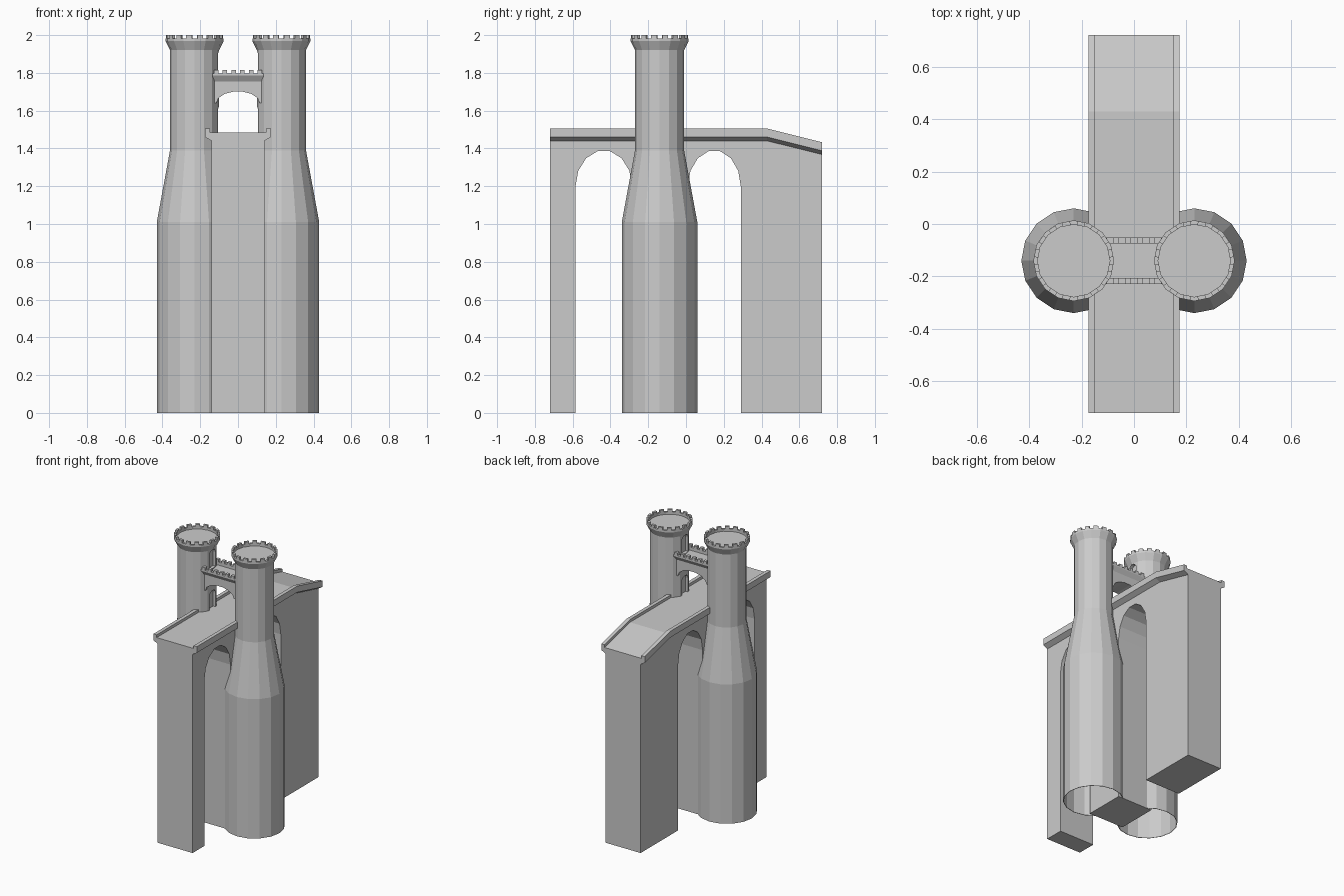
import bpy, bmesh, math
from mathutils import Vector, Matrix

if "Cube" in bpy.data.objects:
    bpy.data.objects.remove(bpy.data.objects["Cube"])

stone = bpy.data.materials.new("grey_stone")
stone.use_nodes = True
stone.diffuse_color = (0.6, 0.6, 0.6, 1)
stone.node_tree.nodes["Principled BSDF"].inputs["Base Color"].default_value = (0.6, 0.6, 0.6, 1)

TOWER_X, TOWER_Y, SIDES = 0.23, -0.14, 16
HALF_LENGTH = 0.72


def finish(name, bm):
    bmesh.ops.recalc_face_normals(bm, faces=bm.faces)
    mesh = bpy.data.meshes.new(name)
    bm.to_mesh(mesh)
    bm.free()
    mesh.materials.append(stone)
    obj = bpy.data.objects.new(name, mesh)
    bpy.context.collection.objects.link(obj)
    return obj


def loft(name, rings):
    """Closed solid through a list of matching rings."""
    bm = bmesh.new()
    loops = [[bm.verts.new(p) for p in ring] for ring in rings]
    for a, b in zip(loops, loops[1:]):
        for i in range(len(a)):
            j = (i + 1) % len(a)
            bm.faces.new((a[i], a[j], b[j], b[i]))
    bm.faces.new(loops[0])
    bm.faces.new(loops[-1])
    return finish(name, bm)


def arc(centre, radius_u, radius_v, base, steps):
    """Half ellipse points from low u to high u."""
    return [(centre - radius_u * math.cos(math.pi * i / steps),
             base + radius_v * math.sin(math.pi * i / steps)) for i in range(steps + 1)]


def add_box(bm, centre, size, angle=0):
    turn = Matrix.Rotation(angle, 4, "Z")
    bmesh.ops.create_cube(bm, size=1, matrix=turn @ Matrix.Translation(centre) @ Matrix.Diagonal((*size, 1)))


# Long wall with two arched openings and a sloping back end
wall = [(-HALF_LENGTH, 0)]
for centre, radius in ((-0.435, 0.15), (0.15, 0.14)):
    wall += [(centre - radius, 0)] + arc(centre, radius, 0.19, 1.2, 7) + [(centre + radius, 0)]
wall += [(HALF_LENGTH, 0), (HALF_LENGTH, 1.39), (0.43, 1.46), (-HALF_LENGTH, 1.46)]
loft("arched_wall", [[(x, y, z) for y, z in wall] for x in (-0.14, 0.14)])

# Roadway with side parapets, swept along the wall
half = [(0.14, 1.44), (0.174, 1.46), (0.174, 1.505), (0.148, 1.505), (0.148, 1.485)]
section = half + [(-x, z) for x, z in reversed(half)]
loft("roadway", [[(x, y, z - drop) for x, z in section]
                 for y, drop in ((-HALF_LENGTH, 0), (0.43, 0), (HALF_LENGTH, 0.072))])

# Doorway cutters that reach into both towers
cutters = []
for name, sill in (("lower_door_cutter", 1.485), ("upper_door_cutter", 1.78)):
    door = [(TOWER_Y - 0.035, sill)] + arc(TOWER_Y, 0.035, 0.035, sill + 0.1, 8) + [(TOWER_Y + 0.035, sill)]
    cutter = loft(name, [[(x, y, z) for y, z in door] for x in (-0.125, 0.125)])
    cutter.hide_render = True
    cutter.hide_viewport = True
    cutters.append(cutter)

# Towers: hollow base, tapered shoulder, flared top with a sunken floor
outline = [(0.1, 1.38), (0.125, 1.37), (0.197, 1.01), (0.197, 0), (0.2, 0), (0.2, 1.01), (0.13, 1.39),
           (0.13, 1.92), (0.154, 1.968), (0.154, 1.982), (0.138, 1.982), (0.138, 1.965)]
for side, sign in (("left", 1), ("right", -1)):
    centre = Vector((sign * TOWER_X, TOWER_Y, 0))
    rings = [[centre + Vector((r * math.cos(2 * math.pi * i / SIDES), r * math.sin(2 * math.pi * i / SIDES), z))
              for i in range(SIDES)] for r, z in outline]
    tower = loft(side + "_tower", rings)
    for cutter in cutters:
        cut = tower.modifiers.new(cutter.name, "BOOLEAN")
        cut.operation = "DIFFERENCE"
        cut.solver = "EXACT"
        cut.object = cutter

    # One merlon on each side of the tower
    bm = bmesh.new()
    for i in range(SIDES):
        add_box(bm, (0.143, 0, 1.99), (0.016, 0.03, 0.02), 2 * math.pi * (i + 0.5) / SIDES)
    merlons = finish(side + "_tower_merlons", bm)
    merlons.location = centre

# Footbridge between the towers: arched body, flared walkway, merlons
body = [(-0.15, 1.64)] + arc(0, 0.115, 0.062, 1.64, 7) + [(0.15, 1.64), (0.15, 1.76), (-0.15, 1.76)]
loft("footbridge_arch", [[(x, TOWER_Y + y, z) for x, z in body] for y in (-0.07, 0.07)])

half = [(0.07, 1.755), (0.089, 1.785), (0.089, 1.797), (0.066, 1.797), (0.066, 1.775)]
section = half + [(-y, z) for y, z in reversed(half)]
loft("footbridge_walkway", [[(x, TOWER_Y + y, z) for y, z in section] for x in (-0.15, 0.15)])

bm = bmesh.new()
for y in (-0.0775, 0.0775):
    for i in range(6):
        add_box(bm, ((i - 2.5) * 0.046, TOWER_Y + y, 1.805), (0.024, 0.023, 0.02))
finish("footbridge_merlons", bm)
